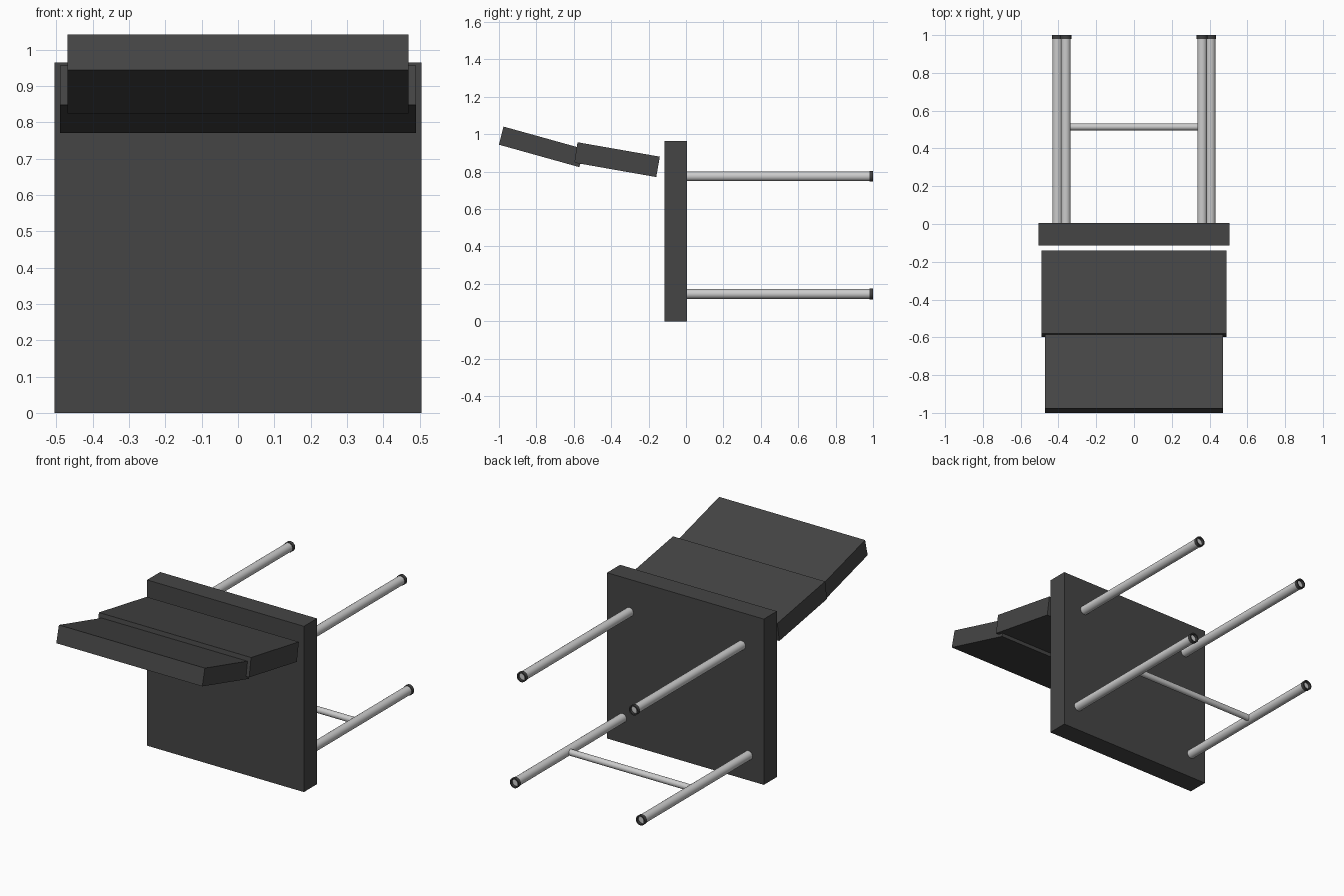
import bpy, bmesh, math
from mathutils import Matrix, Vector

if "Cube" in bpy.data.objects:
    bpy.data.objects.remove(bpy.data.objects["Cube"])


def material(name, v):
    m = bpy.data.materials.new(name)
    m.diffuse_color = (v, v, v, 1)
    m.use_nodes = True
    m.node_tree.nodes["Principled BSDF"].inputs["Base Color"].default_value = m.diffuse_color
    return m


DARK = material("dark_upholstery", 0.06)
RUBBER = material("dark_rubber", 0.05)


def add(name, bm, mat=None, smooth=False):
    bmesh.ops.recalc_face_normals(bm, faces=bm.faces)
    me = bpy.data.meshes.new(name)
    bm.to_mesh(me)
    bm.free()
    ob = bpy.data.objects.new(name, me)
    bpy.context.collection.objects.link(ob)
    if mat:
        me.materials.append(mat)
    if smooth:
        bpy.ops.object.select_all(action='DESELECT')
        ob.select_set(True)
        bpy.context.view_layer.objects.active = ob
        bpy.ops.object.shade_smooth_by_angle(angle=math.radians(40))
    return ob


def slab(name, half_width, profile):
    """Extrude a (y, z) side profile across x."""
    bm = bmesh.new()
    face = bm.faces.new([bm.verts.new((-half_width, y, z)) for y, z in profile])
    ext = bmesh.ops.extrude_face_region(bm, geom=[face])
    verts = [g for g in ext["geom"] if isinstance(g, bmesh.types.BMVert)]
    bmesh.ops.translate(bm, verts=verts, vec=(2 * half_width, 0, 0))
    return add(name, bm, DARK)


def rod(name, a, b, radius):
    a, b = Vector(a), Vector(b)
    d = b - a
    bm = bmesh.new()
    rot = Vector((0, 0, 1)).rotation_difference(d).to_matrix().to_4x4()
    bmesh.ops.create_cone(bm, cap_ends=True, segments=24, radius1=radius,
                          radius2=radius, depth=d.length,
                          matrix=Matrix.Translation((a + b) / 2) @ rot)
    return add(name, bm, None, True)


def foot_ring(name, x, z, r_out, r_in, y0, y1, n=24):
    bm = bmesh.new()
    section = [(r_out, y0), (r_out, y1), (r_in, y1), (r_in, y0)]
    loops = []
    for i in range(n):
        t = 2 * math.pi * i / n
        loops.append([bm.verts.new((x + r * math.cos(t), y, z + r * math.sin(t)))
                      for r, y in section])
    for i in range(n):
        p, q = loops[i], loops[(i + 1) % n]
        for k in range(4):
            j = (k + 1) % 4
            bm.faces.new((p[k], p[j], q[j], q[k]))
    return add(name, bm, RUBBER, True)


# Seat cushion, standing upright
slab("seat", 0.505, [(-0.115, 0), (0.005, 0), (0.005, 0.965), (-0.115, 0.965)])

# Two tilted backrest cushions
slab("lower_backrest", 0.49,
     [(-0.58, 0.957), (-0.14, 0.88), (-0.159, 0.771), (-0.597, 0.848)])
slab("upper_backrest", 0.47,
     [(-0.976, 1.041), (-0.545, 0.921), (-0.57, 0.824), (-1.0, 0.944)])

# Four legs with ring-shaped feet
for row, x, z in (("front", 0.361, 0.775), ("rear", 0.406, 0.146)):
    for side, s in (("left", -1), ("right", 1)):
        rod(f"{row}_leg_{side}", (s * x, 0, z), (s * x, 0.985, z), 0.026)
        foot_ring(f"{row}_foot_{side}", s * x, z, 0.029, 0.022, 0.98, 1.0)

# Stretcher between the lower pair of legs
rod("stretcher", (-0.4, 0.514, 0.146), (0.4, 0.514, 0.146), 0.018)
